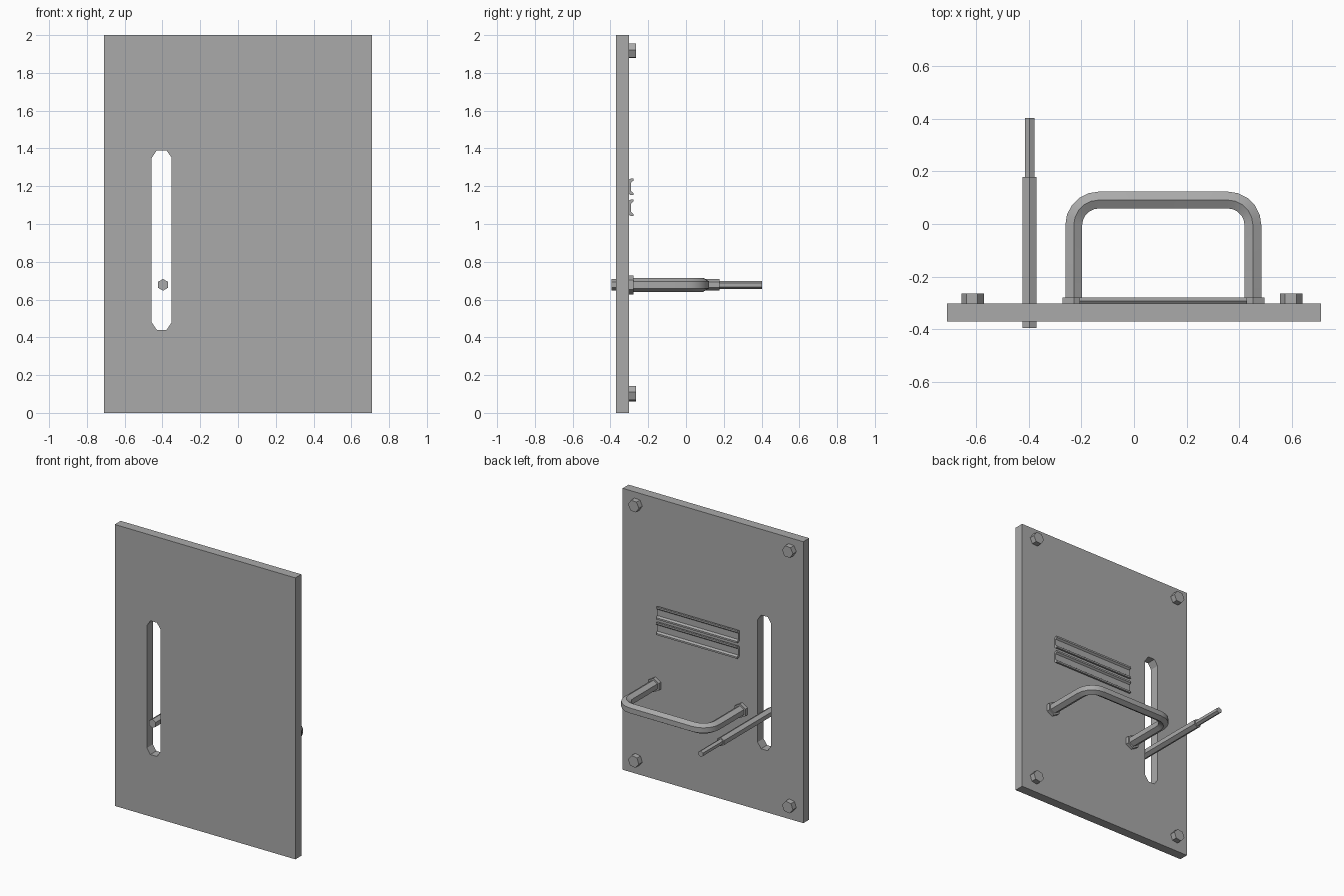
import bpy, bmesh
from math import sin, cos, pi, radians
from mathutils import Vector

cube = bpy.data.objects.get("Cube")
if cube:
    bpy.data.objects.remove(cube, do_unlink=True)

GREY = (0.4, 0.4, 0.4, 1)
metal = bpy.data.materials.new("plain grey")
metal.diffuse_color = GREY
metal.use_nodes = True
metal.node_tree.nodes["Principled BSDF"].inputs["Base Color"].default_value = GREY


def loft(name, rings):
    """Skin a list of equal rings and cap both ends."""
    bm = bmesh.new()
    loops = [[bm.verts.new(p) for p in ring] for ring in rings]
    n = len(loops[0])
    for a, b in zip(loops, loops[1:]):
        for i in range(n):
            j = (i + 1) % n
            bm.faces.new((a[i], a[j], b[j], b[i]))
    bm.faces.new(loops[0])
    bm.faces.new(loops[-1])
    bmesh.ops.recalc_face_normals(bm, faces=bm.faces)
    mesh = bpy.data.meshes.new(name)
    bm.to_mesh(mesh)
    bm.free()
    mesh.materials.append(metal)
    ob = bpy.data.objects.new(name, mesh)
    bpy.context.collection.objects.link(ob)
    return ob


def hexagon(r, turn=90):
    return [(r * cos(radians(turn) + k * pi / 3), r * sin(radians(turn) + k * pi / 3))
            for k in range(6)]


def hex_bar(name, x, z, sections, turn=90):
    """Hexagonal bar along y, from (y, radius) sections."""
    return loft(name, [[(x + u, y, z + v) for u, v in hexagon(r, turn)]
                       for y, r in sections])


BACK, FRONT = -0.303, -0.37

# Panel with a long slot
outline = [(-0.71, 0), (0.71, 0), (0.71, 2), (-0.71, 2)]
panel = loft("panel", [[(x, y, z) for x, z in outline] for y in (FRONT, BACK)])
slot_x, slot_r = -0.404, 0.053
slot = [(slot_x + sx * w, z + sz * h)
        for z, sz in ((0.48, -1), (1.35, 1))
        for sx, w, h in ((-sz, slot_r, 0), (-sz, 0.026, 0.04), (sz, 0.026, 0.04), (sz, slot_r, 0))]
# keep the outline running one way round
slot = slot[:4][::-1] + slot[4:][::-1]
cutter = loft("slot_cutter", [[(x, y, z) for x, z in slot] for y in (-0.5, -0.2)])
cut = panel.modifiers.new("slot", "BOOLEAN")
cut.operation, cut.solver, cut.object = "DIFFERENCE", "EXACT", cutter
bpy.context.view_layer.objects.active = panel
bpy.ops.object.modifier_apply(modifier=cut.name)
bpy.data.objects.remove(cutter, do_unlink=True)

# Corner bolts
for side, x in (("right", -0.613), ("left", 0.598)):
    for level, z, turn in (("top", 1.917, 4), ("bottom", 0.102, 10)):
        hex_bar(f"bolt_{level}_{side}", x, z, [(BACK, 0.043), (-0.264, 0.043)], turn)

# Stepped lever through the slot
hex_bar("lever", -0.397, 0.678,
        [(-0.395, 0.031), (0.178, 0.031), (0.178, 0.021), (0.402, 0.021)])

# Bent handle with collars
left, right, bar_y, bend, mid_z = 0.452, -0.229, 0.091, 0.095, 0.678
path = [Vector((right, BACK))]
for cx, start in ((right + bend, pi), (left - bend, pi / 2)):
    for k in range(6):
        a = start - k * pi / 10
        path.append(Vector((cx + bend * cos(a), bar_y - bend + bend * sin(a))))
path.append(Vector((left, BACK)))
rings = []
for i, p in enumerate(path):
    t = (path[min(i + 1, len(path) - 1)] - path[max(i - 1, 0)]).normalized()
    if i in (1, 12):
        t = Vector((0, 1 if i == 1 else -1))
    elif i in (6, 7):
        t = Vector((1, 0))
    rings.append([(p.x - t.y * u, p.y + t.x * u, mid_z + v) for u, v in hexagon(0.037)])
handle = loft("handle", rings)
bpy.ops.object.select_all(action="DESELECT")
handle.select_set(True)
bpy.context.view_layer.objects.active = handle
bpy.ops.object.shade_smooth_by_angle(angle=radians(30))
for side, x in (("left", left), ("right", right)):
    hex_bar(f"handle_collar_{side}", x, mid_z, [(BACK, 0.05), (-0.279, 0.05)])

# Two grooved rails
half = [(BACK, 0.036), (-0.293, 0.044), (-0.279, 0.044), (-0.279, 0.032), (-0.292, 0.022)]
profile = half + [(y, -z) for y, z in reversed(half)]
for name, z0 in (("upper_rail", 1.197), ("lower_rail", 1.086)):
    loft(name, [[(x, y, z0 + z) for y, z in profile] for x in (-0.207, 0.43)])
